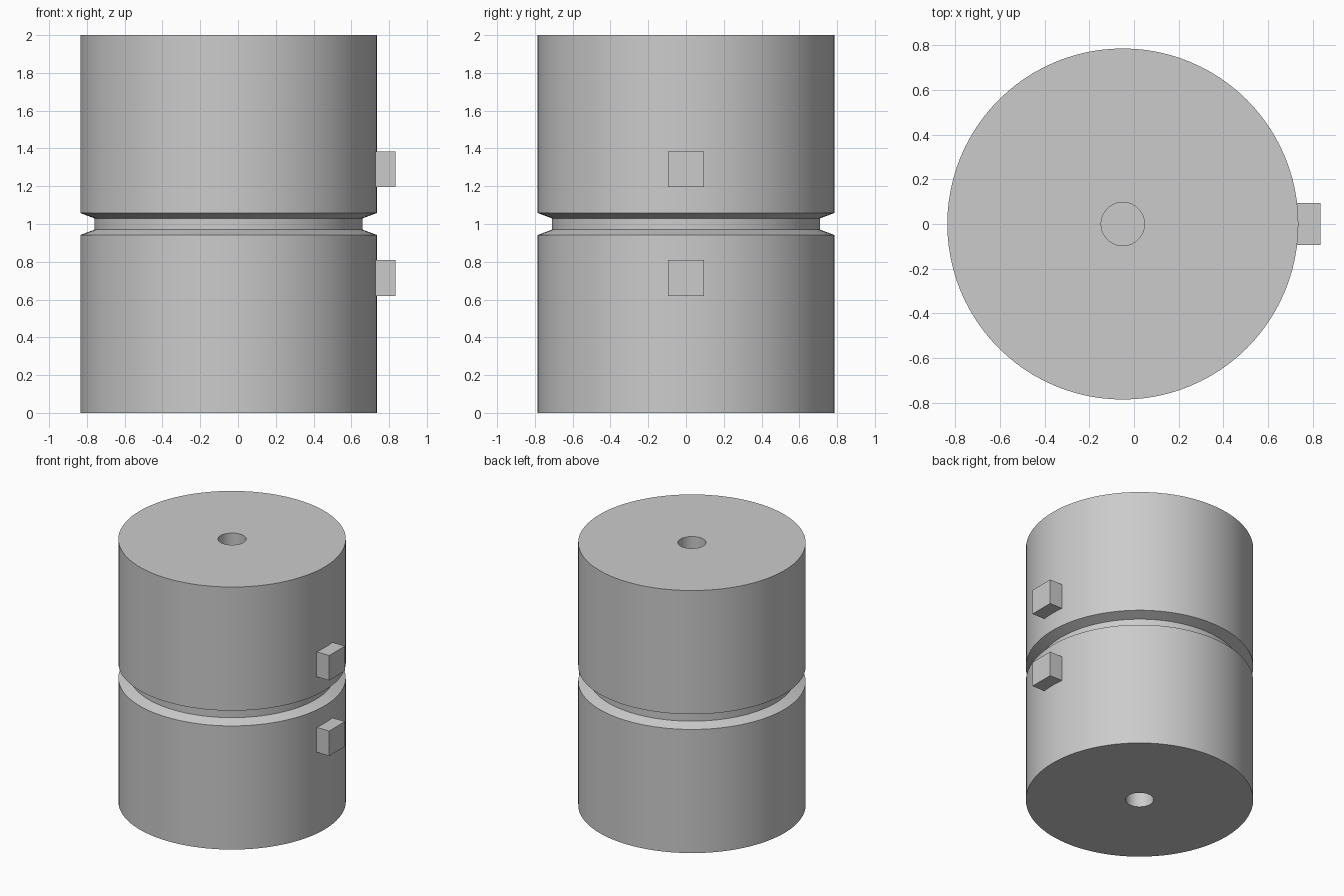
import bpy, bmesh, math

cube = bpy.data.objects.get("Cube")
if cube:
    bpy.data.objects.remove(cube, do_unlink=True)

grey = bpy.data.materials.new("light_grey")
grey.use_nodes = True
grey.diffuse_color = (0.6, 0.6, 0.6, 1)
grey.node_tree.nodes["Principled BSDF"].inputs["Base Color"].default_value = (0.6, 0.6, 0.6, 1)

AXIS_X = -0.05
RADIUS, WAIST, BORE = 0.785, 0.71, 0.097
BORE_DEPTH = 0.3
SEGMENTS = 96


def finish(name, bm):
    bmesh.ops.recalc_face_normals(bm, faces=bm.faces)
    mesh = bpy.data.meshes.new(name)
    bm.to_mesh(mesh)
    bm.free()
    mesh.materials.append(grey)
    obj = bpy.data.objects.new(name, mesh)
    bpy.context.collection.objects.link(obj)
    return obj


def lathe(name, profile):
    """Spin (radius, height) points around the body axis."""
    bm = bmesh.new()
    verts = [bm.verts.new((AXIS_X + r, 0, z)) for r, z in profile]
    edges = [bm.edges.new(pair) for pair in zip(verts, verts[1:])]
    bmesh.ops.spin(bm, geom=verts + edges, cent=(AXIS_X, 0, 0), axis=(0, 0, 1),
                   angle=math.tau, steps=SEGMENTS, use_merge=True)
    bmesh.ops.remove_doubles(bm, verts=bm.verts, dist=0.0001)
    obj = finish(name, bm)
    bpy.ops.object.select_all(action='DESELECT')
    obj.select_set(True)
    bpy.context.view_layer.objects.active = obj
    bpy.ops.object.shade_smooth_by_angle(angle=math.radians(15))
    return obj


def block(name, low, high):
    bm = bmesh.new()
    bmesh.ops.create_cube(bm, size=1)
    for v in bm.verts:
        v.co = [a if c < 0 else b for c, a, b in zip(v.co, low, high)]
    return finish(name, bm)


# Drum: lower half outline, mirrored about mid height, with a blind bore at each end
lower = [(0, BORE_DEPTH), (BORE, BORE_DEPTH), (BORE, 0), (RADIUS, 0),
         (RADIUS, 0.942), (WAIST, 0.97)]
upper = [(r, 2 - z) for r, z in reversed(lower)]
lathe("grooved_drum", lower + upper)

# Terminal blocks on the side
for name, z in (("lower_terminal", 0.62), ("upper_terminal", 1.195)):
    block(name, (0.715, -0.095, z), (0.835, 0.095, z + 0.19))
